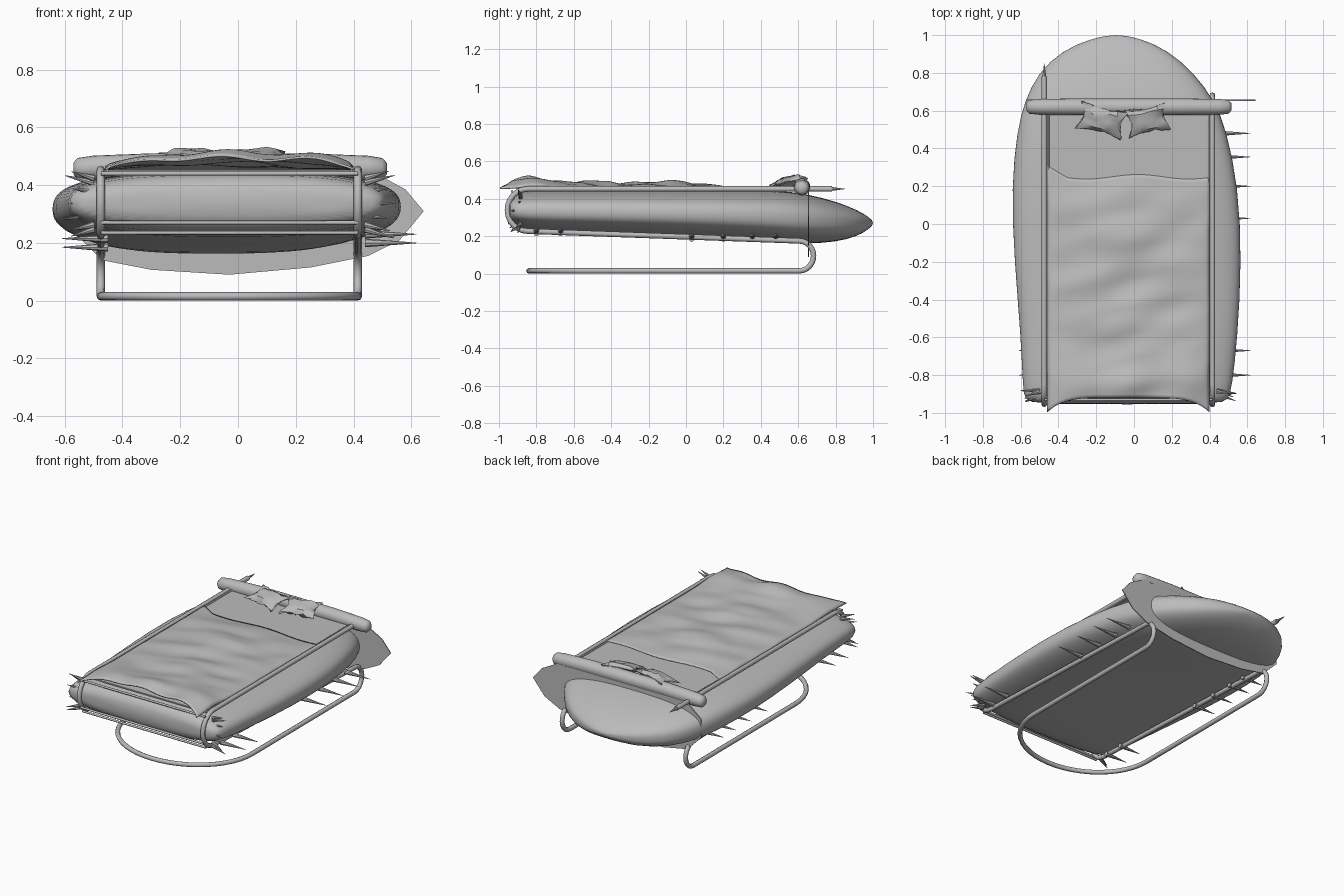
import bpy, bmesh, math, random
from mathutils import Vector, Matrix, noise

random.seed(4)
if "Cube" in bpy.data.objects:
    bpy.data.objects.remove(bpy.data.objects["Cube"])

grey = bpy.data.materials.new("plain_grey")
grey.use_nodes = True
grey.diffuse_color = (0.5, 0.5, 0.5, 1)
grey.node_tree.nodes["Principled BSDF"].inputs["Base Color"].default_value = (0.5, 0.5, 0.5, 1)

MID = -0.03          # centre line of the frame
HALF = 0.445         # half width of the frame


def finish(bm, name, angle=40):
    bmesh.ops.recalc_face_normals(bm, faces=bm.faces)
    mesh = bpy.data.meshes.new(name)
    bm.to_mesh(mesh)
    bm.free()
    obj = bpy.data.objects.new(name, mesh)
    bpy.context.collection.objects.link(obj)
    mesh.materials.append(grey)
    bpy.ops.object.select_all(action='DESELECT')
    obj.select_set(True)
    bpy.context.view_layer.objects.active = obj
    bpy.ops.object.shade_smooth_by_angle(angle=math.radians(angle))
    return obj


def tube(name, points, radius):
    curve = bpy.data.curves.new(name, 'CURVE')
    curve.dimensions = '3D'
    curve.bevel_depth = radius
    curve.bevel_resolution = 2
    curve.use_fill_caps = True
    line = curve.splines.new('POLY')
    line.points.add(len(points) - 1)
    for p, co in zip(line.points, points):
        p.co = (*co, 1)
    line.use_smooth = True
    obj = bpy.data.objects.new(name, curve)
    bpy.context.collection.objects.link(obj)
    curve.materials.append(grey)
    return obj


def loft(bm, rings):
    loops = [[bm.verts.new(p) for p in ring] for ring in rings]
    n = len(loops[0])
    for a, b in zip(loops, loops[1:]):
        for i in range(n):
            bm.faces.new((a[i], a[(i + 1) % n], b[(i + 1) % n], b[i]))
    bm.faces.new(loops[0])
    bm.faces.new(loops[-1])


def spike(name, base, direction, length, radius):
    bm = bmesh.new()
    d = Vector(direction).normalized()
    turn = d.to_track_quat('Z', 'Y').to_matrix().to_4x4()
    place = Matrix.Translation(Vector(base) + d * length / 2) @ turn
    bmesh.ops.create_cone(bm, cap_ends=True, segments=8, radius1=radius,
                          radius2=0.001, depth=length, matrix=place)
    finish(bm, name)


# Mattress body: sections along y as (y, left, right, bottom, top)
sections = [
    (-0.955, -0.53, 0.46, 0.30, 0.38), (-0.93, -0.58, 0.50, 0.25, 0.425),
    (-0.87, -0.59, 0.52, 0.225, 0.447), (-0.6, -0.60, 0.55, 0.215, 0.45),
    (-0.2, -0.635, 0.572, 0.20, 0.45), (0.2, -0.652, 0.555, 0.185, 0.45),
    (0.5, -0.62, 0.49, 0.165, 0.447), (0.65, -0.58, 0.43, 0.16, 0.425),
    (0.8, -0.51, 0.32, 0.168, 0.387), (0.92, -0.38, 0.18, 0.20, 0.34),
    (0.98, -0.23, 0.04, 0.24, 0.30), (1.0, -0.13, -0.06, 0.262, 0.28)]
rings = []
for y, x0, x1, z0, z1 in sections:
    ring = []
    for i in range(40):
        a = math.tau * i / 40
        c, s = math.cos(a), math.sin(a)
        u = math.copysign(abs(c) ** 0.75, c)
        v = math.copysign(abs(s) ** 0.75, s)
        ring.append(((x0 + x1) / 2 + u * (x1 - x0) / 2, y,
                     (z0 + z1) / 2 + v * (z1 - z0) / 2))
    rings.append(ring)
bm = bmesh.new()
loft(bm, rings)
body = finish(bm, "mattress_body", 60)
sub = body.modifiers.new("smooth", 'SUBSURF')
sub.levels = sub.render_levels = 1

# Top sheet between the rails
bm = bmesh.new()
bmesh.ops.create_cube(bm, size=1, matrix=Matrix.Translation((MID, -0.14, 0.448))
                      @ Matrix.Diagonal((0.88, 1.5, 0.008, 1)))
finish(bm, "top_sheet")

# Rumpled blanket with pulled front corners
bm = bmesh.new()
NX, NY = 48, 64
bmesh.ops.create_grid(bm, x_segments=NX, y_segments=NY, size=1)
for v in bm.verts:
    u, t = v.co.x, (v.co.y + 1) / 2
    back = 0.25 + 0.012 * math.sin(5 * u + 1) + 0.05 * max(0, -u - 0.75) * 4
    front = -0.92 - 0.075 * abs(u) ** 5
    x = MID + 0.43 * u
    y = front + (back - front) * t
    fold = noise.noise(Vector((x * 3 + y * 1.5, y * 7 - x * 2, 2)))
    broad = noise.noise(Vector((x * 2, y * 2.5, 7)))
    fade = (1 - u * u) ** 0.5 if abs(u) < 1 else 0
    fade *= min(1, (1 - t) * 5)
    lift = 0.028 + 0.024 * fold + 0.02 * broad
    fan = 0.022 * math.exp(-((y + 0.82) / 0.12) ** 2) * (1 + 0.3 * math.cos(9 * u))
    v.co = (x, y, 0.458 + fade * lift + fan * (0.5 + 0.5 * fade))
blanket = finish(bm, "blanket", 60)
thick = blanket.modifiers.new("thickness", 'SOLIDIFY')
thick.thickness = 0.008

# One bent tube: rails, front loops, lower runners and floor loop


def side_path(x, rail_end):
    pts = [(x, rail_end, 0.453)]
    for i in range(13):
        a = math.radians(90 + 15 * i)
        pts.append((x, -0.845 + 0.11 * math.cos(a), 0.34 + 0.113 * math.sin(a)))
    for i in range(13):
        a = math.radians(90 - 15 * i)
        pts.append((x, 0.605 + 0.077 * math.cos(a), 0.095 + 0.08 * math.sin(a)))
    return pts


left = side_path(MID + HALF, 0.66)
right = side_path(MID - HALF, 0.78)
floor = []
for i in range(25):
    a = math.pi * i / 24
    floor.append((MID + HALF * math.cos(a), -0.45 - 0.39 * math.sin(a), 0.015))
tube("bent_frame", left + floor + right[::-1], 0.0145)
spike("rail_tip", (MID - HALF, 0.76, 0.453), (0, 1, 0), 0.09, 0.013)

# Thin second rails and front cross bars
for side in (-1, 1):
    x = MID + side * (HALF - 0.022)
    tube("inner_rail", [(x, -0.9, 0.45), (x, 0.64, 0.455)], 0.005)
for z, y in ((0.44, -0.93), (0.27, -0.945), (0.235, -0.92)):
    tube("front_bar", [(MID - HALF, y, z), (MID + HALF, y, z)], 0.007)

# Upright oval sheet crossing the body under the bolster
outline = [(0.643, 0.31), (0.58, 0.385), (0.46, 0.45), (-0.46, 0.45), (-0.57, 0.36),
           (-0.57, 0.24), (-0.47, 0.14), (-0.3, 0.107), (-0.03, 0.09), (0.25, 0.115),
           (0.45, 0.155), (0.56, 0.21)]
bm = bmesh.new()
face = bm.faces.new([bm.verts.new((x, 0.652, z)) for x, z in outline])
grown = bmesh.ops.extrude_face_region(bm, geom=[face])["geom"]
for v in grown:
    if isinstance(v, bmesh.types.BMVert):
        v.co.y += 0.006
finish(bm, "head_sheet", 30)

# Bolster with narrowing ends
bm = bmesh.new()
rings = []
for x, r in ((-0.57, 0.02), (-0.555, 0.036), (-0.5, 0.042), (-0.3, 0.044),
             (0.25, 0.044), (0.45, 0.042), (0.5, 0.036), (0.515, 0.02)):
    rings.append([(x, 0.62 + r * math.cos(math.tau * i / 20),
                   0.457 + 0.03 * (1 - ((x - MID) / 0.55) ** 2) * 0.4
                   + r * math.sin(math.tau * i / 20)) for i in range(20)])
loft(bm, rings)
finish(bm, "bolster", 50)

# Two crumpled pillows leaning on the bolster
for name, x, w, turn in (("pillow_right", -0.17, 0.125, -0.25), ("pillow_left", 0.07, 0.11, 0.2)):
    bm = bmesh.new()
    bmesh.ops.create_cube(bm, size=2)
    bmesh.ops.subdivide_edges(bm, edges=bm.edges, cuts=5, use_grid_fill=True)
    for v in bm.verts:
        a, b, c = v.co
        puff = (1 - a ** 4) * (1 - b ** 4) * 0.85 + 0.15
        pinch = 1 - 0.22 * (1 - a * a if abs(b) > 0.9 else 1 - b * b)
        crease = noise.noise(Vector((a * 2 + x * 9, b * 2, c)))
        v.co = (a * w * pinch + 0.012 * crease, b * 0.075 * pinch + 0.015 * crease,
                c * 0.026 * puff + 0.012 * crease)
    bmesh.ops.transform(bm, verts=bm.verts, matrix=Matrix.Translation((x, 0.55, 0.493))
                        @ Matrix.Rotation(turn, 4, 'Z') @ Matrix.Rotation(0.25, 4, 'X'))
    finish(bm, name, 35)

# Side pegs along both lower edges
for y in (0.48, 0.355, 0.2, 0.03, -0.67, -0.8):
    z = 0.20 if y > 0 else 0.23
    spike("left_peg", (0.44, y, z), (1, 0, 0), 0.178, 0.015)
    spike("right_peg", (-0.45, y, z - 0.015), (-1, 0, 0), 0.16, 0.015)

# Gathered tufts at the front corners
for side in (-1, 1):
    for i in range(7):
        a = math.radians(-80 + 27 * i)
        base = (MID + side * 0.47, -0.90 + random.uniform(-0.02, 0.02), 0.335 + 0.09 * math.sin(a))
        spike("corner_tuft", base, (side, random.uniform(-0.4, 0.1), 0.3 * math.sin(a)),
              random.uniform(0.07, 0.11), 0.012)
